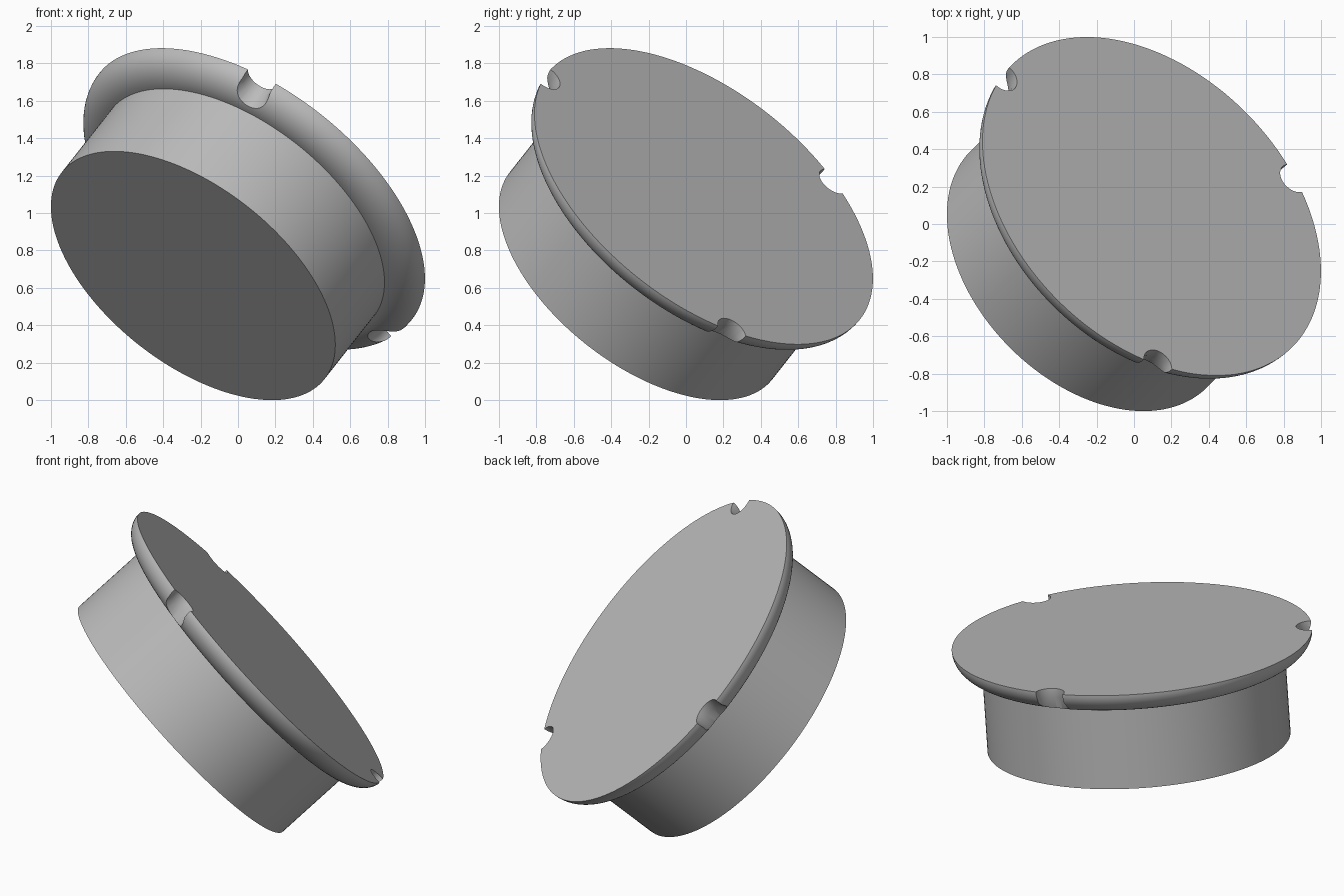
import bpy, bmesh, math
from mathutils import Matrix, Vector

cube = bpy.data.objects.get("Cube")
if cube:
    bpy.data.objects.remove(cube)

BODY_R, RIM_R = 0.894, 1.064
HEIGHT, RIM_T = 0.636, 0.136

grey = bpy.data.materials.new("plain grey")
colour = (0.5, 0.5, 0.5, 1)
grey.diffuse_color = colour
grey.use_nodes = True
grey.node_tree.nodes["Principled BSDF"].inputs["Base Color"].default_value = colour


def lathe(name, profile, steps):
    """Spin an (radius, height) profile around z into a closed solid."""
    bm = bmesh.new()
    verts = [bm.verts.new((r, 0, z)) for r, z in profile]
    edges = [bm.edges.new(pair) for pair in zip(verts, verts[1:])]
    bmesh.ops.spin(bm, geom=verts + edges, cent=(0, 0, 0), axis=(0, 0, 1),
                   angle=math.tau, steps=steps)
    bmesh.ops.remove_doubles(bm, verts=bm.verts, dist=1e-5)
    bmesh.ops.recalc_face_normals(bm, faces=bm.faces)
    mesh = bpy.data.meshes.new(name)
    bm.to_mesh(mesh)
    bm.free()
    mesh.materials.append(grey)
    obj = bpy.data.objects.new(name, mesh)
    bpy.context.collection.objects.link(obj)
    return obj


# Plug body with a wide rim, rounded underneath
rounding = []
for i in range(17):
    a = math.pi / 2 * i / 16
    rounding.append((BODY_R + (RIM_R - BODY_R) * math.sin(a),
                     HEIGHT - RIM_T * math.cos(a)))
cap = lathe("round_cap", [(0, 0), (BODY_R, 0)] + rounding + [(0, HEIGHT)], 144)

# Three flared notches in the rim
flare = [(0, -0.16), (0.118, -0.16), (0.115, -0.13), (0.088, -0.055),
         (0.088, 0.05), (0, 0.05)]
bpy.context.view_layer.objects.active = cap
for i in range(3):
    cutter = lathe("notch_cutter", flare, 40)
    cutter.hide_render = True
    cutter.data.transform(Matrix.Rotation(math.tau * i / 3, 4, 'Z')
                          @ Matrix.Translation((1.057, 0, HEIGHT)))
    mod = cap.modifiers.new("notch", 'BOOLEAN')
    mod.operation = 'DIFFERENCE'
    mod.solver = 'EXACT'
    mod.object = cutter
    bpy.ops.object.modifier_apply(modifier=mod.name)
    bpy.data.objects.remove(cutter)

# Tilt the cap, with its first notch towards the front
axis = Vector((0.526, 0.526, 0.668)).normalized()
notch = Vector((0.03, -0.855, 0.64))
notch = (notch - axis * notch.dot(axis)).normalized()
tilt = Matrix((notch, axis.cross(notch), axis)).transposed().to_4x4()
cap.data.transform(Matrix.Translation((-0.24, -0.24, 0.665)) @ tilt)

# Smooth shading with crisp rims
bpy.ops.object.select_all(action='DESELECT')
cap.select_set(True)
bpy.ops.object.shade_smooth_by_angle(angle=math.radians(30))
